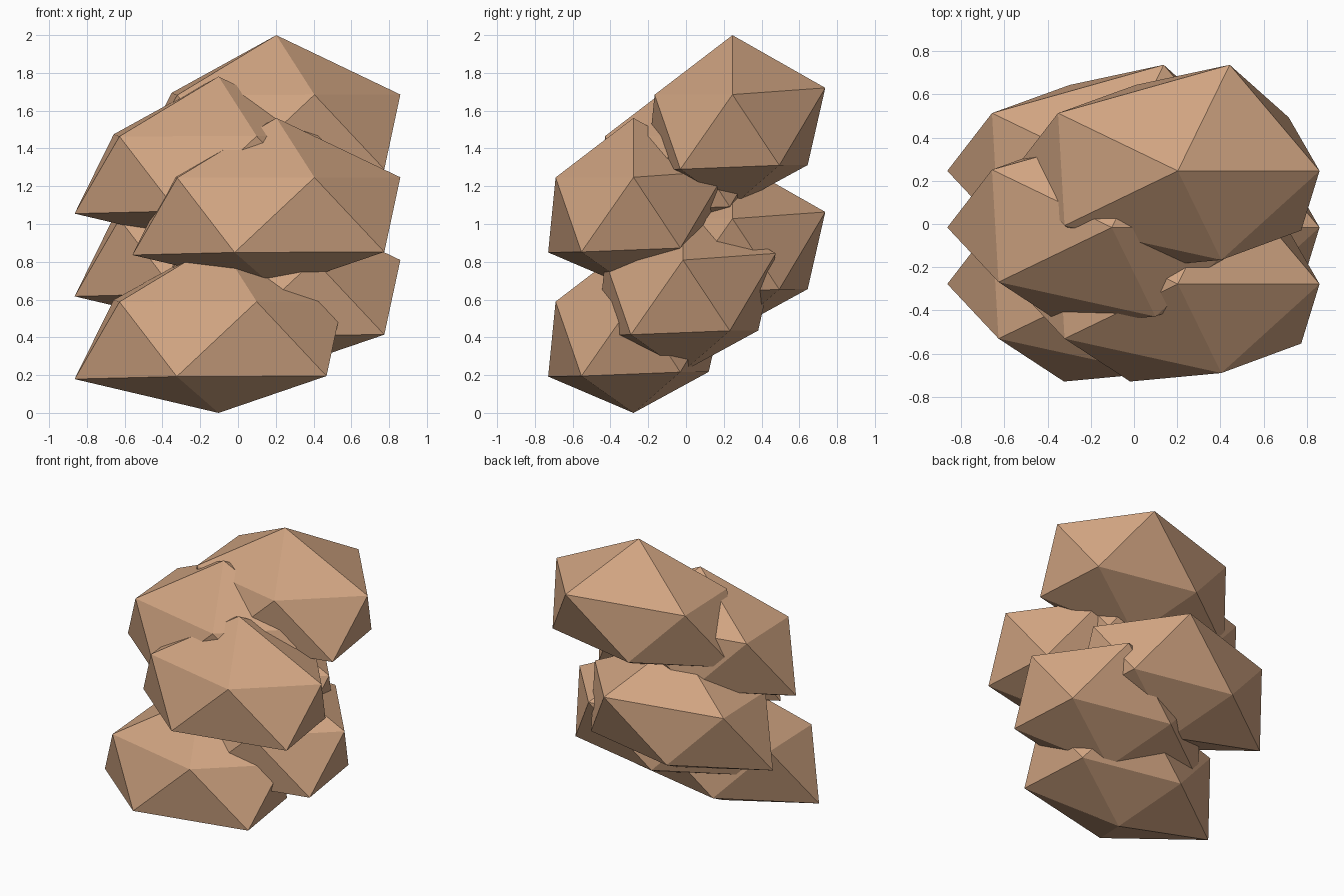
import bpy
import bmesh
from mathutils import Vector

if "Cube" in bpy.data.objects:
    bpy.data.objects.remove(bpy.data.objects["Cube"], do_unlink=True)

# One warm clay colour
clay = bpy.data.materials.new("warm_clay")
clay.use_nodes = True
colour = (0.63, 0.37, 0.22, 1.0)
clay.diffuse_color = colour
clay.node_tree.nodes["Principled BSDF"].inputs["Base Color"].default_value = colour

# Irregular radius of each corner: bottom tip, lower ring, upper ring, top tip
RADII = [0.69,
         0.79, 0.80, 0.852, 0.705, 0.71,
         0.73, 0.725, 0.767, 0.87, 0.734,
         0.87]
STRETCH = Vector((1.0, 0.664, 0.58))


def rock_mesh():
    """Twenty-sided boulder with uneven corners."""
    bm = bmesh.new()
    bmesh.ops.create_icosphere(bm, subdivisions=1, radius=1.0)
    bm.verts.ensure_lookup_table()
    for vert, radius in zip(bm.verts, RADII):
        vert.co = vert.co.normalized() * radius * STRETCH
    bmesh.ops.recalc_face_normals(bm, faces=bm.faces)
    mesh = bpy.data.meshes.new("boulder")
    bm.to_mesh(mesh)
    bm.free()
    mesh.materials.append(clay)
    return mesh


# Six boulders climb upward, alternating sides and stepping front to back
boulder = rock_mesh()
for i in range(6):
    rock = bpy.data.objects.new(f"boulder_{i + 1}", boulder)
    rock.location = ((-0.103, 0.203)[i % 2],
                     (-0.278, -0.016, 0.246)[i % 3],
                     0.40 + 0.219 * i)
    bpy.context.collection.objects.link(rock)
